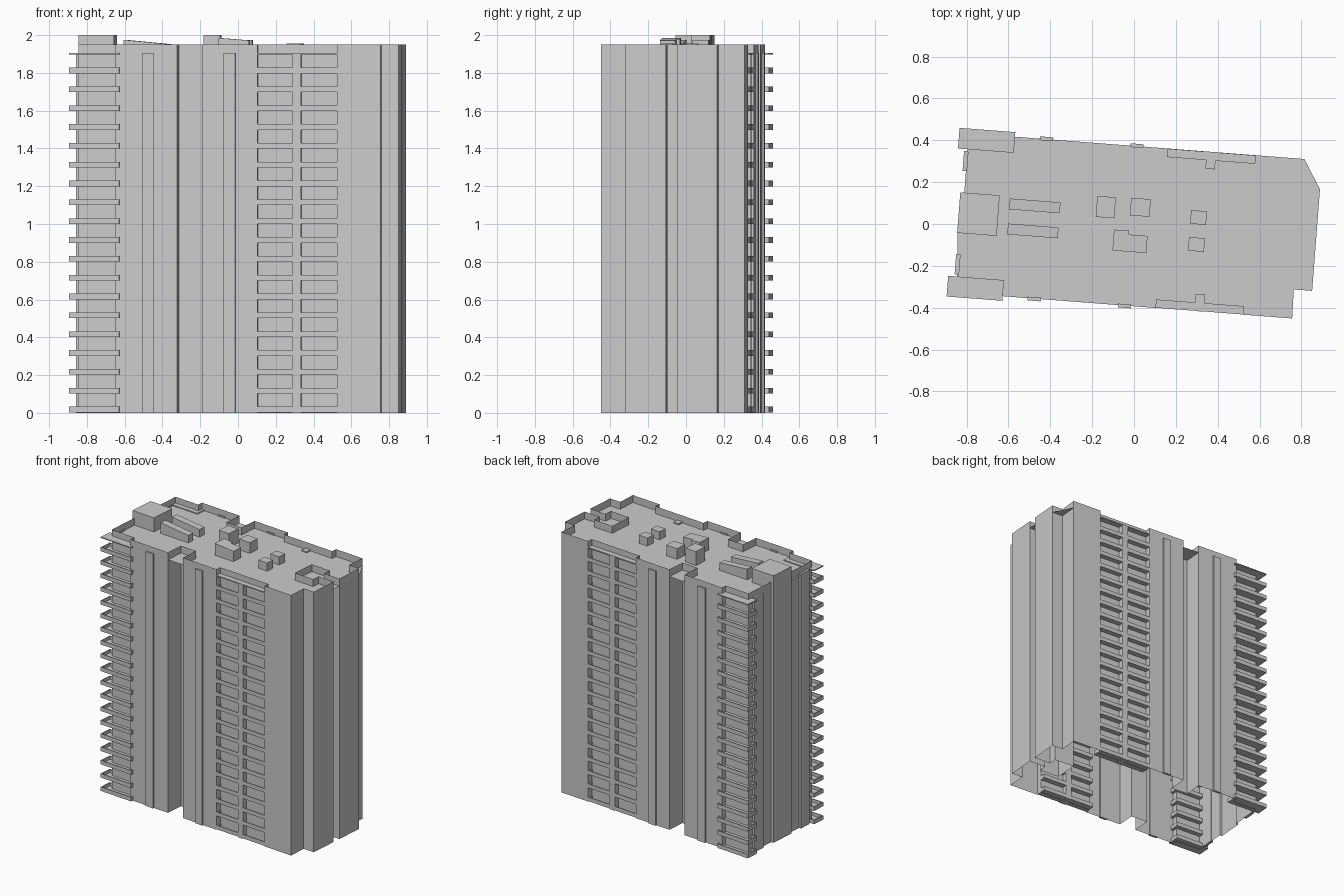
import bpy, bmesh
from mathutils import Matrix

if "Cube" in bpy.data.objects:
    bpy.data.objects.remove(bpy.data.objects["Cube"])

# The tower is symmetric about its long axis, then turned slightly on the grid
PLACE = Matrix.Rotation(-0.0768, 4, 'Z') @ Matrix.Translation((0, -0.01, 0))
TOP, ROOF, FLOORS, STEP = 1.95, 1.895, 19, 0.0997


def finish(bm, name):
    bmesh.ops.transform(bm, matrix=PLACE, verts=bm.verts)
    me = bpy.data.meshes.new(name)
    bm.to_mesh(me)
    bm.free()
    ob = bpy.data.objects.new(name, me)
    bpy.context.collection.objects.link(ob)
    return ob


def box(bm, u0, u1, v0, v1, z0, z1, z1_east=None):
    """Box between two corners; z1_east gives a sloping top."""
    v0, v1 = min(v0, v1), max(v0, v1)
    ze = z1 if z1_east is None else z1_east
    ring = [(u0, v0, z1), (u1, v0, ze), (u1, v1, ze), (u0, v1, z1)]
    lo = [bm.verts.new((u, v, z0)) for u, v, _ in ring]
    hi = [bm.verts.new(p) for p in ring]
    bm.faces.new(lo[::-1])
    bm.faces.new(hi)
    for i in range(4):
        j = (i + 1) % 4
        bm.faces.new((lo[i], lo[j], hi[j], hi[i]))


def tray(bm, u0, u1, v0, v1, z, h=0.030, t=0.007):
    """Balcony: thin floor with a low parapet all round."""
    v0, v1 = min(v0, v1), max(v0, v1)
    box(bm, u0, u1, v0, v1, z, z + t)
    for a in ((u0, u1, v0, v0 + t), (u0, u1, v1 - t, v1),
              (u0, u0 + t, v0 + t, v1 - t), (u1 - t, u1, v0 + t, v1 - t)):
        box(bm, *a, z + t, z + h)


# Outer walls: half outline from west to the east court, mirrored
half = [(-.838, .097), (-.82, .097), (-.82, .341), (-.62, .341), (-.62, .382),
        (-.293, .382), (-.293, .243), (-.16, .243), (-.16, .382), (.133, .382),
        (.133, .341), (.555, .341), (.555, .382), (.788, .382), (.785, .243),
        (.873, .243), (.873, .030), (.741, .030), (.741, .090), (.582, .090)]
outline = [(u, -v) for u, v in half] + half[::-1]      # counter-clockwise

bm = bmesh.new()
low = [bm.verts.new((u, v, 0)) for u, v in outline]
high = [bm.verts.new((u, v, TOP)) for u, v in outline]
n = len(outline)
for i in range(n):
    j = (i + 1) % n
    bm.faces.new((low[i], low[j], high[j], high[i]))
finish(bm, "outer_walls")

# Roof deck, sunk behind the parapet
bm = bmesh.new()
bm.faces.new([bm.verts.new((u, v, ROOF)) for u, v in outline])
bmesh.ops.triangulate(bm, faces=bm.faces[:])
finish(bm, "roof_deck")

for side, s in (("front", -1), ("back", 1)):
    # Corner balconies with a thin canopy on top
    bm = bmesh.new()
    for k in range(FLOORS):
        tray(bm, -.866, -.599, s * .305, s * .404, .003 + k * STEP)
    box(bm, -.866, -.599, s * .305, s * .404, 1.897, 1.904)
    finish(bm, side + "_corner_balconies")

    # Recessed balconies
    bm = bmesh.new()
    for k in range(FLOORS):
        tray(bm, .133, .555, s * .300, s * .381, .003 + k * STEP)
    box(bm, .133, .555, s * .341, s * .381, 1.897, 1.904)
    finish(bm, side + "_recessed_balconies")

    # Pier dividing the recessed balconies
    bm = bmesh.new()
    box(bm, .320, .365, s * .300, s * .382, 0, 1.904)
    finish(bm, side + "_balcony_pier")

    # Raised vertical strips on the long and west faces
    bm = bmesh.new()
    box(bm, -.480, -.416, s * .375, s * .393, 0, 1.905)
    box(bm, -.045, .016, s * .375, s * .393, 0, 1.905)
    box(bm, -.836, -.815, s * .200, s * .295, 0, 1.905)
    finish(bm, side + "_wall_strips")

    # Sloping roof ducts
    bm = bmesh.new()
    box(bm, -.600, -.358, s * .034, s * .086, ROOF, 1.975, 1.952)
    finish(bm, side + "_roof_duct")

    # Small roof vents
    bm = bmesh.new()
    box(bm, .267, .343, s * .032, s * .097, ROOF, 1.956)
    finish(bm, side + "_roof_vent")

# Lift penthouse on the west edge
bm = bmesh.new()
box(bm, -.839, -.650, -.097, .097, ROOF, 2.0)
finish(bm, "penthouse")

# Plant boxes in the middle of the roof
bm = bmesh.new()
box(bm, -.185, -.096, .030, .130, ROOF, 2.0)
box(bm, -.023, .071, .050, .134, ROOF, 1.975)
box(bm, -.093, .069, -.124, -.042, ROOF, 1.985, 1.972)
box(bm, -.093, -.020, -.042, -.024, ROOF, 1.985, 1.979)
finish(bm, "roof_plant_boxes")
